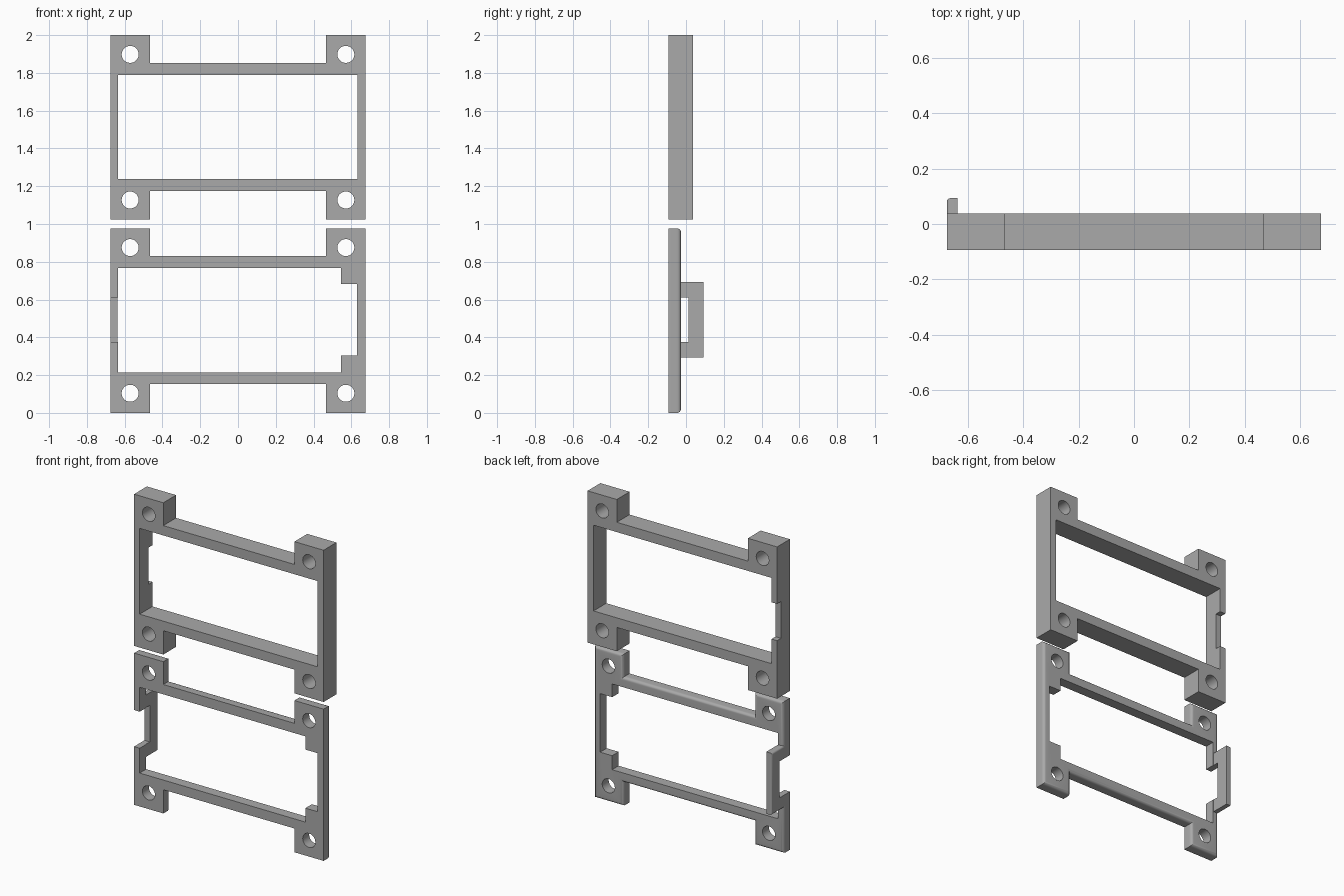
import bpy, bmesh, math
from mathutils import Vector

cube = bpy.data.objects.get("Cube")
if cube:
    bpy.data.objects.remove(cube)

grey = bpy.data.materials.new("mid grey")
grey.use_nodes = True
colour = (0.4, 0.4, 0.4, 1)
grey.diffuse_color = colour
grey.node_tree.nodes["Principled BSDF"].inputs["Base Color"].default_value = colour

HALF = 0.675            # half width of both frames
WALL = 0.04             # side wall thickness
FRONT = -0.093          # common front plane
UPPER_BACK = 0.037
LOWER_BACK = -0.027


def prism(name, points, offset, round_edge=None, radius=0.015):
    """Extrude a closed 3D outline and optionally round the chosen edges."""
    bm = bmesh.new()
    face = bm.faces.new([bm.verts.new(p) for p in points])
    grown = bmesh.ops.extrude_face_region(bm, geom=[face])["geom"]
    bmesh.ops.translate(bm, vec=offset,
                        verts=[v for v in grown if isinstance(v, bmesh.types.BMVert)])
    bmesh.ops.recalc_face_normals(bm, faces=bm.faces)
    if round_edge:
        edges = [e for e in bm.edges if round_edge(e)]
        bmesh.ops.bevel(bm, geom=edges, offset=radius, segments=5,
                        profile=0.5, affect='EDGES')
    mesh = bpy.data.meshes.new(name)
    bm.to_mesh(mesh)
    bm.free()
    obj = bpy.data.objects.new(name, mesh)
    bpy.context.scene.collection.objects.link(obj)
    mesh.materials.append(grey)
    return obj


def plate(name, outline, y0, y1, **rounding):
    """Outline in x and z, extruded from y0 to y1."""
    return prism(name, [(x, y0, z) for x, z in outline], Vector((0, y1 - y0, 0)), **rounding)


def rect(x0, x1, z0, z1):
    return [(x0, z0), (x1, z0), (x1, z1), (x0, z1)]


def circle(x, z, r, n=32):
    return [(x + r * math.cos(math.tau * i / n), z + r * math.sin(math.tau * i / n))
            for i in range(n)]


def carve(obj, cutters):
    """Subtract the cutters, bake the result and remove them."""
    for c in cutters:
        c.hide_render = True
        m = obj.modifiers.new("cut", 'BOOLEAN')
        m.operation, m.solver, m.object = 'DIFFERENCE', 'EXACT', c
    graph = bpy.context.evaluated_depsgraph_get()
    baked = bpy.data.meshes.new_from_object(obj.evaluated_get(graph))
    obj.modifiers.clear()
    obj.data = baked
    for c in cutters:
        bpy.data.objects.remove(c)


def outline(z):
    """Outer contour: four corner lugs joined by recessed bars."""
    lug, low, high, top = 0.467, 0.153, 0.83, 0.977
    right = [(lug, low), (lug, 0), (HALF, 0), (HALF, top), (lug, top), (lug, high)]
    left = [(-x, h) for x, h in reversed(right)]
    return [(x, h + z) for x, h in right + left]


def screw_holes(z):
    return [plate("hole_cutter", circle(sx * 0.571, z + h, 0.045), -0.3, 0.3)
            for sx in (-1, 1) for h in (0.104, 0.875)]


inner = HALF - WALL
base = 1.023

# Thick upper frame, with a shallow notch in the back of its right wall
upper_frame = plate("upper_frame", outline(base), FRONT, UPPER_BACK)
carve(upper_frame, screw_holes(base) + [
    plate("opening_cutter", rect(-inner, inner - 0.002, base + 0.215, base + 0.767), -0.3, 0.3),
    plate("notch_cutter", rect(-0.8, -0.6, base + 0.373, base + 0.61), UPPER_BACK - 0.04, 0.3)])

# Thin lower frame, rounded around the back rim, with two filled inner corners
lower_frame = plate(
    "lower_frame", outline(0), FRONT, LOWER_BACK, radius=0.02,
    round_edge=lambda e: all(abs(v.co.y - LOWER_BACK) < 1e-4 for v in e.verts))
step = 0.545
opening = [(-inner, 0.215), (step, 0.215), (step, 0.305), (inner - 0.005, 0.305),
           (inner - 0.005, 0.682), (step, 0.682), (step, 0.767), (-inner, 0.767)]
carve(lower_frame, screw_holes(0) + [
    plate("opening_cutter", opening, -0.3, 0.3),
    plate("gap_cutter", rect(-0.8, -0.6, 0.375, 0.61), -0.3, 0.3)])

# Bridge that steps back around the gap in the lower frame's right wall
root, inside, back = -0.06, 0.012, 0.093
profile = [(root, 0.293), (back, 0.293), (back, 0.692), (root, 0.692),
           (root, 0.61), (inside, 0.61), (inside, 0.375), (root, 0.375)]


def bridge_rim(e):
    a, b = (v.co for v in e.verts)
    outside = all(abs(p.x + HALF) < 1e-4 for p in (a, b))
    return outside and (all(p.y > 0.09 for p in (a, b))
                        or all(p.z < 0.3 for p in (a, b))
                        or all(p.z > 0.68 for p in (a, b)))


bridge = prism("bridge", [(-HALF, y, z) for y, z in profile], Vector((WALL - 0.002, 0, 0)),
               round_edge=bridge_rim, radius=0.012)

# Smooth the rounded rims and holes, keep the corners crisp
for obj in (upper_frame, lower_frame, bridge):
    bpy.ops.object.select_all(action='DESELECT')
    obj.select_set(True)
    bpy.context.view_layer.objects.active = obj
    bpy.ops.object.shade_smooth_by_angle(angle=math.radians(30))
